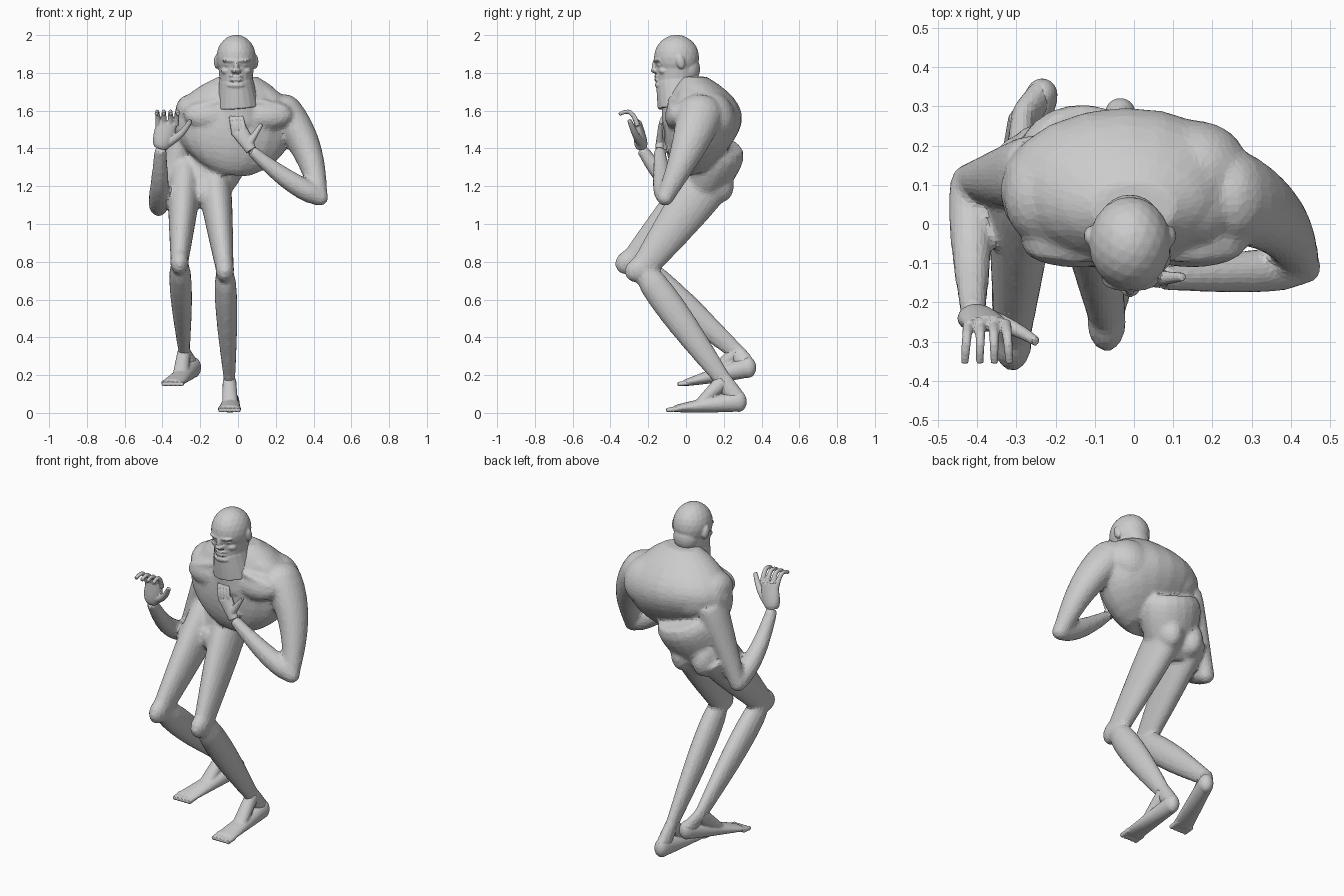
import bpy, bmesh, math
from mathutils import Vector, Euler, Matrix

cube = bpy.data.objects.get("Cube")
if cube:
    bpy.data.objects.remove(cube)

skin = bpy.data.materials.new("grey skin")
skin.use_nodes = True
tone = (.6, .6, .6, 1)
skin.diffuse_color = tone
skin.node_tree.nodes["Principled BSDF"].inputs["Base Color"].default_value = tone


def finish(name, bm, voxel, smoothing, keep):
    """Fuse the overlapping shapes into one faceted skin."""
    bmesh.ops.recalc_face_normals(bm, faces=bm.faces)
    mesh = bpy.data.meshes.new(name)
    bm.to_mesh(mesh)
    bm.free()
    mesh.materials.append(skin)
    body_part = bpy.data.objects.new(name, mesh)
    bpy.context.collection.objects.link(body_part)
    fuse = body_part.modifiers.new("fuse", 'REMESH')
    fuse.mode = 'VOXEL'
    fuse.voxel_size = voxel
    soften = body_part.modifiers.new("soften", 'SMOOTH')
    soften.iterations = smoothing
    facets = body_part.modifiers.new("facets", 'DECIMATE')
    facets.ratio = keep


def loft(bm, rings):
    """Skin a list of elliptical rings: centre, axis, half width, half depth."""
    sides = 20
    angles = [math.tau * k / sides for k in range(sides)]
    loops = []
    for centre, axis, width, depth in rings:
        axis = axis.normalized()
        across = Vector((1, 0, 0))
        across = (across - axis * across.dot(axis)).normalized()
        through = axis.cross(across)
        loops.append([bm.verts.new(centre + across * math.cos(a) * width + through * math.sin(a) * depth)
                      for a in angles])
    for lower, upper in zip(loops, loops[1:]):
        for k in range(sides):
            bm.faces.new((lower[k - 1], lower[k], upper[k], upper[k - 1]))
    bm.faces.new(loops[0])
    bm.faces.new(loops[-1])


def limb(bm, start, end, thick, thin, bulge=0, flat=1, flat_end=None, bend=(0, 0, 0)):
    """Tapered limb with a muscle bulge, flattened in depth and bowed along bend."""
    start, end, bend = Vector(start), Vector(end), Vector(bend)
    flat_end = flat if flat_end is None else flat_end
    steps = 8
    rings = []
    for i in range(steps + 1):
        t = i / steps
        arch = math.pi * t
        radius = thick + (thin - thick) * t + bulge * math.sin(math.pi * t ** .6)
        axis = end - start + bend * math.pi * math.cos(arch)
        centre = start.lerp(end, t) + bend * math.sin(arch)
        rings.append((centre, axis, radius, radius * (flat + (flat_end - flat) * t)))
    loft(bm, rings)


def blob(bm, centre, size, tilt=0, roll=0):
    """Ellipsoid muscle or feature, tilted about x and rolled about y."""
    turn = Euler((math.radians(tilt), math.radians(roll), 0)).to_matrix().to_4x4()
    place = Matrix.Translation(centre) @ turn @ Matrix.Diagonal((*size, 1))
    bmesh.ops.create_icosphere(bm, subdivisions=3, radius=1, matrix=place)


# Rib cage, with the lower rim tipped down toward the front and the left
body = bmesh.new()
rings = []
steps = 12
for i in range(steps + 1):
    t = i / steps
    swell = math.sin(math.pi * (.06 + .89 * t)) ** .6
    centre = Vector((-.05 * (1 - t), .04 + .05 * math.sin(math.pi * t), 1.28 + t / 2))
    axis = Vector((.2 * (1 - t), -.3 * (1 - t), 1))
    rings.append((centre, axis, .32 * swell, .21 * swell))
loft(body, rings)

# Waist, pelvis and neck root
limb(body, (-.1, .19, 1.43), (-.2, .06, 1.12), .15, .11, bulge=.04, flat=.8)
blob(body, (-.19, .01, 1.16), (.05, .06, .07))
limb(body, (0, .02, 1.58), (-.01, -.04, 1.72), .16, .1, flat=1)

# Trunk muscles
for side in (-1, 1):
    blob(body, (side * .15, .15, 1.57), (.14, .11, .14), tilt=25)
    blob(body, (side * .13, .04, 1.68), (.13, .09, .06), roll=side * 22)
    blob(body, (side * .15, -.05, 1.58), (.14, .06, .08), tilt=-15)
    blob(body, (side * .14, -.07, 1.64), (.14, .03, .02), roll=side * 14)
    blob(body, (side * .24, .07, 1.59), (.09, .12, .1), roll=side * 30)
    blob(body, (side * .07 - .18, .14, 1.24), (.08, .1, .14), tilt=35)

# Legs, with a foot and toes at the end of each
leg_joints = (
    ("right", (-.28, .14, 1.26), (-.31, -.28, .8), (-.285, .27, .32), (-.235, .33, .24), (-.345, 0, .16)),
    ("left", (-.13, .14, 1.26), (-.07, -.23, .76), (-.045, .2, .17), (-.035, .28, .06), (-.045, -.06, .022)))
for label, hip, knee, ankle, heel, ball in leg_joints:
    hip, knee, ankle, heel, ball = map(Vector, (hip, knee, ankle, heel, ball))
    limb(body, hip, knee, .085, .047, bulge=.008, flat=1.5)
    blob(body, knee - Vector((0, .02, 0)), (.05, .08, .065), tilt=30)
    limb(body, knee, ankle, .043, .03, bulge=.02, flat=1.3, flat_end=1.5)
    limb(body, ankle, heel, .034, .036, flat=1.4)

    foot = bmesh.new()
    limb(foot, heel, ball, .042, .06, flat=1.25, flat_end=.3)
    limb(foot, ankle, heel.lerp(ball, .65), .036, .042, flat=1.2, flat_end=.6)
    blob(foot, heel, (.04, .042, .055))
    for i in range(5):
        base = ball + Vector((.024 * (i - 2), .02, 0))
        limb(foot, base, base + Vector((0, -.065, -.008)), .014, .012)
    finish(label + "_foot", foot, .006, 2, .4)

# Left arm, bent across the chest
elbow, wrist, knuckles = (.43, -.11, 1.14), (.07, -.14, 1.39), (.01, -.13, 1.49)
limb(body, (.24, .08, 1.6), elbow, .095, .045, bulge=.01, flat=1.25, flat_end=1, bend=(.03, .02, .02))
blob(body, elbow, (.05, .045, .045))
limb(body, elbow, wrist, .045, .03, bulge=.016, bend=(0, 0, -.02))

# Left hand, fingers resting on the breastbone
hand = bmesh.new()
limb(hand, wrist, knuckles, .03, .045, flat=.8, flat_end=.45)
limb(hand, (.05, -.14, 1.41), (.125, -.135, 1.53), .022, .011)
for i in range(4):
    base = Vector(knuckles) + Vector((.02 * (i - 1.5), 0, -.02))
    limb(hand, base, base + Vector((-.02, .01, .1)), .014, .009, bend=(0, -.01, 0))
finish("left_hand", hand, .005, 2, .4)

# Right arm, elbow low and hand raised
elbow, wrist, knuckles = (-.42, .11, 1.09), (-.41, -.235, 1.4), (-.375, -.255, 1.54)
limb(body, (-.26, .13, 1.52), elbow, .075, .045, bulge=.005, flat=1.3, flat_end=1)
blob(body, elbow, (.048, .045, .05))
limb(body, elbow, wrist, .05, .032, bulge=.01, bend=(0, -.02, -.04))

# Right hand, fingers curling forward
hand = bmesh.new()
limb(hand, wrist, knuckles, .034, .055, bulge=.012, flat=.8, flat_end=.35)
limb(hand, (-.37, -.24, 1.43), (-.25, -.3, 1.55), .024, .012, bend=(.01, 0, -.01))
for i in range(4):
    offset = i - 1.5
    base = Vector(knuckles) + Vector((.032 * offset, 0, -.02))
    limb(hand, base, base + Vector((.006 * offset, -.1, .06)), .014, .01, bend=(0, .01, .04))
finish("right_hand", hand, .005, 2, .4)
finish("body", body, .012, 8, .25)

# Neck, jaw and skull
head = bmesh.new()
middle = -.01
limb(head, (0, -.035, 1.62), (middle, -.05, 1.76), .115, .09, flat=1, flat_end=1.2)
limb(head, (middle, -.05, 1.9), (middle, -.05, 1.73), .1, .085, flat=1.15, flat_end=1.2)
blob(head, (middle, -.05, 1.88), (.105, .12, .122))
blob(head, (middle, .01, 1.82), (.075, .065, .08))

# Face
blob(head, (middle, -.145, 1.865), (.075, .028, .014))
blob(head, (middle, -.16, 1.84), (.014, .022, .032), tilt=-15)
blob(head, (middle, -.163, 1.812), (.026, .024, .014))
for height in (1.782, 1.763):
    blob(head, (middle, -.148, height), (.036, .02, .01))
blob(head, (middle, -.135, 1.735), (.05, .03, .02))
for side in (-1, 1):
    blob(head, (middle + side * .04, -.14, 1.843), (.02, .014, .009))
    blob(head, (middle + side * .05, -.115, 1.81), (.03, .03, .02))
    blob(head, (middle + side * .1, -.03, 1.86), (.018, .024, .04), tilt=15)
finish("head", head, .006, 2, .4)
